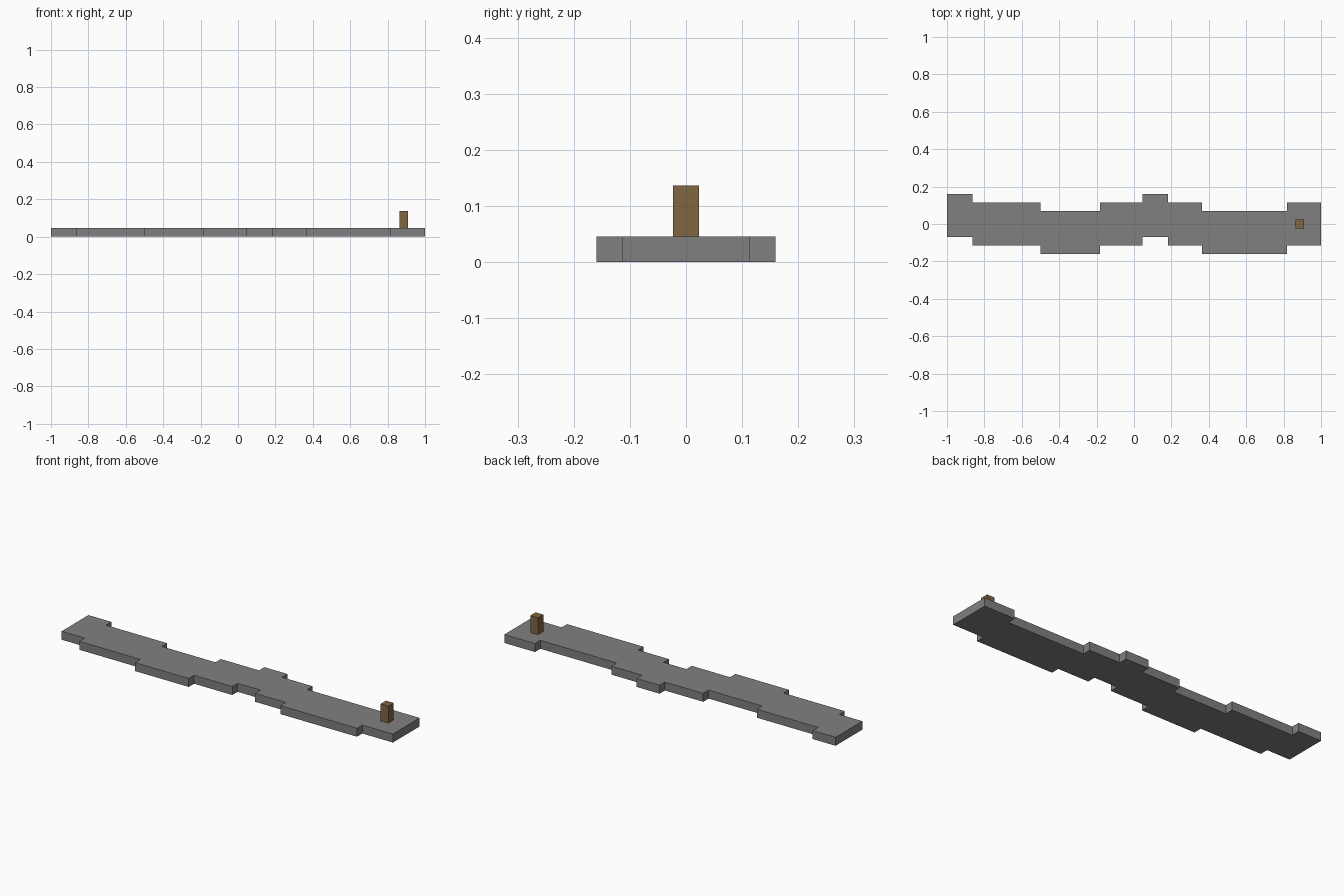
import bpy
import bmesh
from mathutils import Vector

U = 1 / 22  # one block of the model

cube = bpy.data.objects.get("Cube")
if cube:
    bpy.data.objects.remove(cube, do_unlink=True)


def make_material(name, rgb):
    mat = bpy.data.materials.new(name)
    mat.use_nodes = True
    color = (*rgb, 1)
    mat.diffuse_color = color
    bsdf = next(n for n in mat.node_tree.nodes if n.type == "BSDF_PRINCIPLED")
    bsdf.inputs["Base Color"].default_value = color
    return mat


def prism(name, outline, bottom, height, mat):
    """Extrude a flat outline, given in blocks, straight up."""
    bm = bmesh.new()
    base = bm.faces.new([bm.verts.new((x * U, y * U, bottom * U)) for x, y in outline])
    top = bmesh.ops.extrude_face_region(bm, geom=[base], use_keep_orig=True)
    verts = [g for g in top["geom"] if isinstance(g, bmesh.types.BMVert)]
    bmesh.ops.translate(bm, verts=verts, vec=Vector((0, 0, height * U)))
    bmesh.ops.recalc_face_normals(bm, faces=bm.faces)
    mesh = bpy.data.meshes.new(name)
    bm.to_mesh(mesh)
    bm.free()
    mesh.materials.append(mat)
    obj = bpy.data.objects.new(name, mesh)
    bpy.context.collection.objects.link(obj)
    return obj


stone = make_material("stone grey", (0.216, 0.216, 0.216))
wood = make_material("wood brown", (0.216, 0.133, 0.051))

# Winding path: five blocks wide, stepping sideways at each section
edges = [-22, -19, -11, -4, 1, 4, 8, 18, 22]
shifts = [1, 0, -1, 0, 1, 0, -1, 0]
front, back = [], []
for start, end, shift in zip(edges, edges[1:], shifts):
    for x in (start, end):
        front.append((x, shift - 2.5))
        back.append((x, shift + 2.5))
prism("path_slab", front + back[::-1], 0, 1, stone)

# Short square post near the end of the path
prism("post", [(19, -0.5), (20, -0.5), (20, 0.5), (19, 0.5)], 1, 2, wood)
